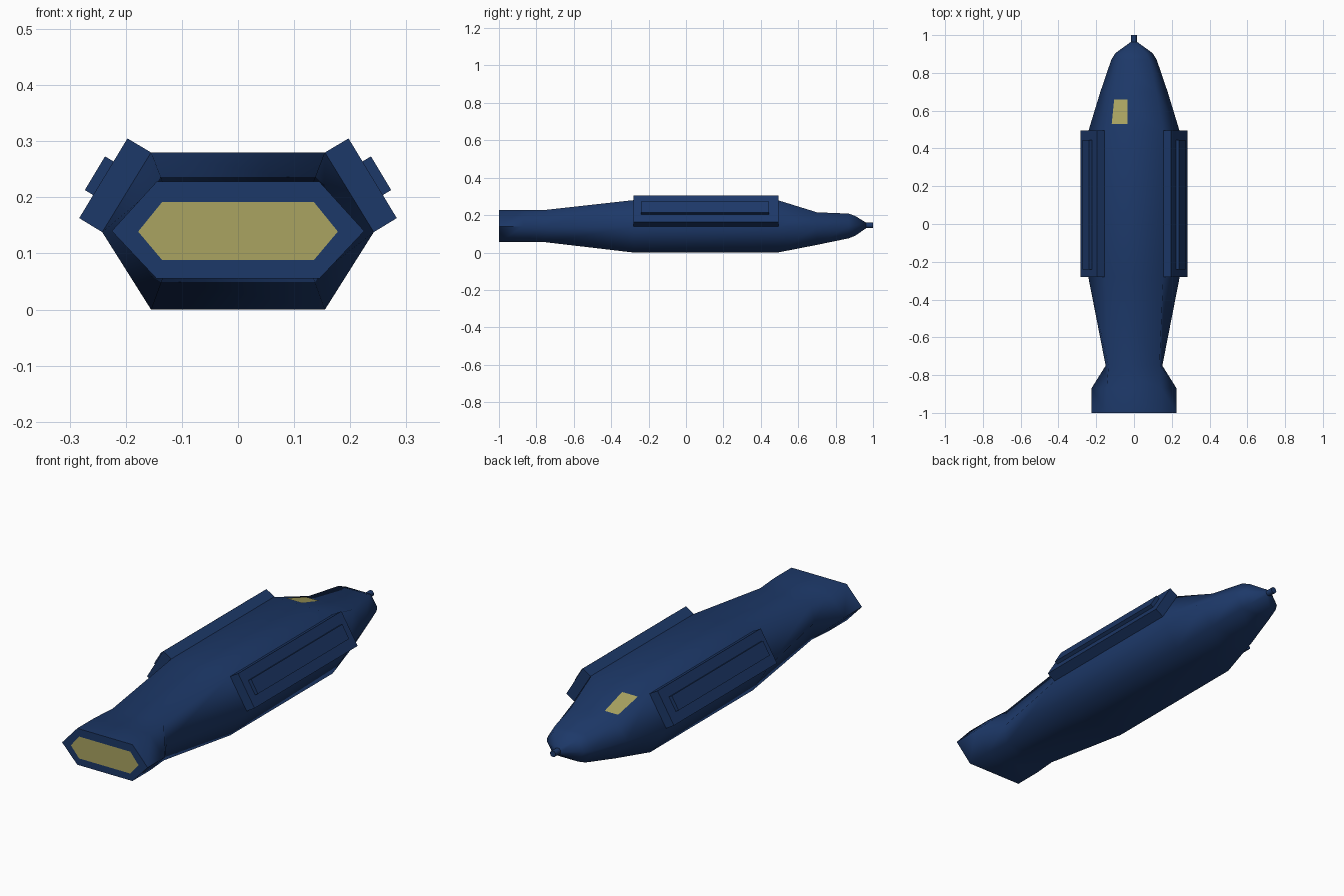
import bpy, bmesh
from math import radians
from mathutils import Vector

if "Cube" in bpy.data.objects:
    bpy.data.objects.remove(bpy.data.objects["Cube"])


def material(name, rgb):
    m = bpy.data.materials.new(name)
    m.diffuse_color = (*rgb, 1)
    m.use_nodes = True
    m.node_tree.nodes["Principled BSDF"].inputs["Base Color"].default_value = m.diffuse_color
    return m


NAVY = material("navy", (0.012, 0.04, 0.14))
TAN = material("tan", (0.40, 0.37, 0.12))


def make(name, bm, mat, angle=None):
    bmesh.ops.recalc_face_normals(bm, faces=bm.faces)
    me = bpy.data.meshes.new(name)
    bm.to_mesh(me)
    bm.free()
    ob = bpy.data.objects.new(name, me)
    bpy.context.collection.objects.link(ob)
    me.materials.append(mat)
    if angle:
        bpy.ops.object.select_all(action='DESELECT')
        ob.select_set(True)
        bpy.context.view_layer.objects.active = ob
        bpy.ops.object.shade_smooth_by_angle(angle=radians(angle))
    return ob


def hexagon(y, wide, flat, z0, zm, z1):
    return [(wide, y, zm), (flat, y, z1), (-flat, y, z1),
            (-wide, y, zm), (-flat, y, z0), (flat, y, z0)]


def loft(rings, cap=True):
    bm = bmesh.new()
    rows = [[bm.verts.new(p) for p in r] for r in rings]
    n = len(rows[0])
    for a, b in zip(rows, rows[1:]):
        for i in range(n):
            j = (i + 1) % n
            bm.faces.new((a[i], a[j], b[j], b[i]))
    if cap:
        bm.faces.new(rows[0])
        bm.faces.new(rows[-1])
    return bm


# Hull: hexagonal sections from the flared front to the tapered nose
sections = [
    (-1.0, 0.178, 0.135, 0.088, 0.139, 0.192),
    (-1.0, 0.225, 0.145, 0.055, 0.14, 0.228),
    (-0.87, 0.225, 0.145, 0.055, 0.14, 0.228),
    (-0.75, 0.150, 0.135, 0.055, 0.14, 0.228),
    (-0.28, 0.242, 0.155, 0.0, 0.138, 0.28),
    (0.49, 0.242, 0.155, 0.0, 0.138, 0.28),
    (0.70, 0.178, 0.118, 0.041, 0.138, 0.215),
    (0.87, 0.120, 0.08, 0.076, 0.142, 0.208),
    (0.905, 0.098, 0.065, 0.09, 0.143, 0.195),
    (0.963, 0.018, 0.012, 0.13, 0.145, 0.16),
]
make("hull", loft([hexagon(*s) for s in sections]), NAVY, 66)

# Tan hexagonal panel on the front end
bm = bmesh.new()
bm.faces.new([bm.verts.new(p) for p in hexagon(-1.001, *sections[0][1:])])
panel = make("front_panel", bm, TAN)
if panel.data.polygons[0].normal.y > 0:
    panel.data.flip_normals()

# Small window lying on the sloping deck, on one side only
bm = bmesh.new()
corners = [(-0.118, 0.53), (-0.035, 0.53), (-0.035, 0.66), (-0.105, 0.66)]
bm.faces.new([bm.verts.new((x, y, 0.282 - 0.31 * (y - 0.49))) for x, y in corners])
window = make("deck_window", bm, TAN)
if window.data.polygons[0].normal.z < 0:
    window.data.flip_normals()

# Probe at the tail tip
bpy.ops.mesh.primitive_cylinder_add(vertices=12, radius=0.015, depth=0.06,
                                    location=(0, 0.97, 0.145),
                                    rotation=(radians(90), 0, 0))
probe = bpy.context.object
probe.name = "probe"
probe.data.materials.append(NAVY)
bpy.ops.object.shade_smooth_by_angle(angle=radians(40))


# Side pods: tilted slabs on the upper hull sides, each with a raised bar
def slab(name, profile, y0, y1):
    bm = loft([[(x, y, z) for x, z in profile] for y in (y0, y1)])
    ob = make(name, bm, NAVY)
    mod = ob.modifiers.new("both_sides", 'MIRROR')
    mod.use_axis[0] = True
    return ob


slab("side_pods", [(0.155, 0.28), (0.197, 0.305), (0.283, 0.163), (0.242, 0.138)],
     -0.28, 0.495)
slab("pod_bars", [(0.212, 0.258), (0.237, 0.273), (0.273, 0.213), (0.248, 0.198)],
     -0.24, 0.445)
